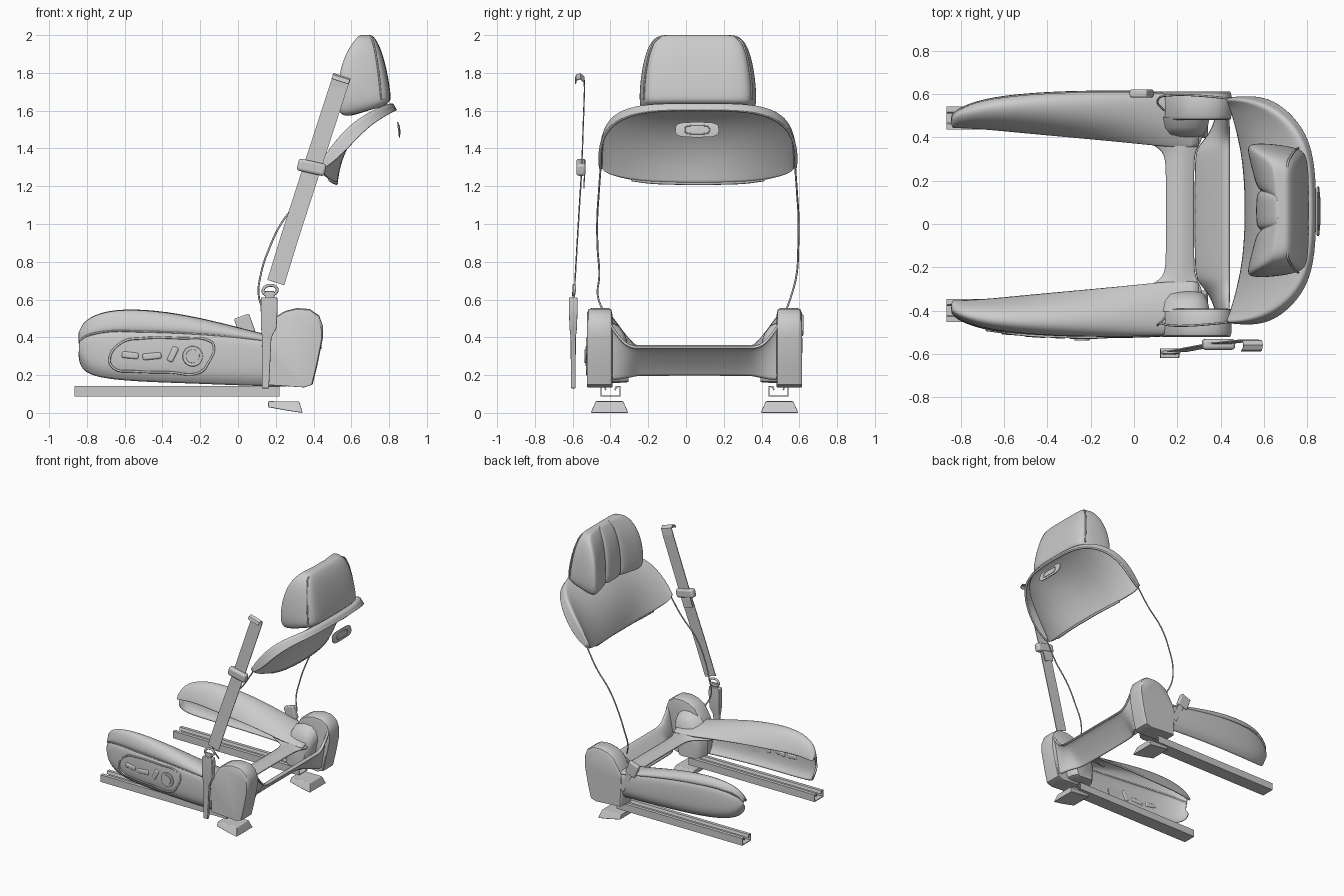
import bpy, bmesh, math
from mathutils import Vector, Matrix

if "Cube" in bpy.data.objects:
    bpy.data.objects.remove(bpy.data.objects["Cube"])

CY = 0.045  # lower frame centre line in y
BY = 0.063  # backrest centre line in y


def finish(name, bm, thick=0, sub=0, bevel=0):
    bmesh.ops.recalc_face_normals(bm, faces=bm.faces)
    me = bpy.data.meshes.new(name)
    bm.to_mesh(me)
    bm.free()
    ob = bpy.data.objects.new(name, me)
    bpy.context.collection.objects.link(ob)
    bpy.ops.object.select_all(action='DESELECT')
    ob.select_set(True)
    bpy.context.view_layer.objects.active = ob
    if sub:
        me.polygons.foreach_set("use_smooth", [True] * len(me.polygons))
        m = ob.modifiers.new("sub", 'SUBSURF')
        m.levels = m.render_levels = sub
    elif not thick:
        bpy.ops.object.shade_smooth_by_angle(angle=math.radians(35))
    if thick:
        m = ob.modifiers.new("thick", 'SOLIDIFY')
        m.thickness, m.offset = thick, 0
    if bevel:
        m = ob.modifiers.new("bevel", 'BEVEL')
        m.width, m.segments = bevel, 3
    return ob


def loft(name, rings, closed=False, cap=False, **kw):
    bm = bmesh.new()
    vs = [[bm.verts.new(p) for p in r] for r in rings]
    n = len(vs[0])
    for a, b in zip(vs, vs[1:]):
        for i in range(n if closed else n - 1):
            j = (i + 1) % n
            bm.faces.new((a[i], a[j], b[j], b[i]))
    if cap:
        bm.faces.new(vs[0])
        bm.faces.new(vs[-1])
    return finish(name, bm, **kw)


def box(name, loc, size, ry=0, rz=0, bevel=0.01):
    bm = bmesh.new()
    mat = Matrix.Translation(loc) @ Matrix.Rotation(rz, 4, 'Z') @ Matrix.Rotation(ry, 4, 'Y') @ Matrix.Diagonal((*size, 1))
    bmesh.ops.create_cube(bm, size=1, matrix=mat)
    return finish(name, bm, bevel=bevel)


def tube(name, pts, r, cyclic=False):
    cu = bpy.data.curves.new(name, 'CURVE')
    cu.dimensions = '3D'
    cu.bevel_depth, cu.bevel_resolution, cu.resolution_u = r, 2, 8
    cu.use_fill_caps = True
    sp = cu.splines.new('BEZIER')
    sp.bezier_points.add(len(pts) - 1)
    for b, p in zip(sp.bezier_points, pts):
        b.co = p
        b.handle_left_type = b.handle_right_type = 'AUTO'
    sp.use_cyclic_u = cyclic
    ob = bpy.data.objects.new(name, cu)
    bpy.context.collection.objects.link(ob)
    return ob


def mirrored(path):  # (d, x, z) half path to a full path across the backrest
    left = [(x, BY - d, z) for d, x, z in reversed(path)]
    return left + [(x, BY + d, z) for d, x, z in path[1:]]


# Backrest upper shell: front panel bulging between lower edge and rim, with a lip turned back at the rim
rim = mirrored([(0, .815, 1.637), (.2, .81, 1.637), (.34, .77, 1.625), (.44, .68, 1.585),
                (.495, .58, 1.51), (.512, .49, 1.40), (.512, .435, 1.31)])
lip = mirrored([(0, .836, 1.60), (.205, .831, 1.60), (.35, .795, 1.58), (.455, .71, 1.53),
                (.512, .62, 1.445), (.522, .53, 1.345), (.515, .45, 1.29)])
low = mirrored([(0, .52, 1.215), (.13, .517, 1.217), (.25, .505, 1.222), (.35, .485, 1.235),
                (.44, .46, 1.257), (.485, .445, 1.275), (.505, .437, 1.295)])
rows = []
for k in range(9):
    t = k / 8
    row = []
    for a, b in zip(low, rim):
        a, b = Vector(a), Vector(b)
        e = max(0, 1 - ((b.y - BY) / .52) ** 2)
        c = (a + b) / 2 + Vector((-.12, 0, .11)) * e
        row.append(a * (1 - t) ** 2 + c * 2 * t * (1 - t) + b * t * t)
    rows.append(row)
rows += [[Vector(a).lerp(Vector(b), t) for a, b in zip(rim, lip)] for t in (.35, .85, 1)]
loft("backrest_shell", rows, sub=2, thick=.016)
tube("backrest_lower_edge", low[3:-3], .009)

# Headrest: two side wings and a central panel on the front, flat back (q = width fraction, f = depth fraction)
SEC = [(0, .15), (.15, .15), (.27, .17), (.3, .25), (.33, .16), (.6, .09), (.92, .0), (1, .04), (1.01, .3),
       (.97, .65), (.92, .86), (.82, .98), (.4, 1), (0, 1)]
SEC += [(-q, f) for q, f in SEC[-2:0:-1]]
HR = [(1.57, .60, .73, .25), (1.572, .55, .765, .285), (1.60, .525, .80, .302), (1.66, .52, .812, .309),
      (1.75, .525, .80, .304), (1.85, .545, .780, .289), (1.93, .582, .755, .266),
      (1.975, .617, .732, .238), (1.998, .64, .712, .207), (2.002, .655, .695, .15)]
loft("headrest", [[(xf + (xb - xf) * f, BY + q * w, z + (.045 * f if z < 1.62 else 0)) for q, f in SEC]
                  for z, xf, xb, w in HR], closed=True, cap=True, sub=2)
# piping round the headrest back
half = [(w * .93, xf + (xb - xf) * .82, z) for z, xf, xb, w in HR[3:8]] + [(.18, .705, 1.985)]
tube("headrest_piping", [(x, BY - d, z) for d, x, z in half] + [(x, BY + d, z) for d, x, z in half[::-1]], .005)


# Plaque behind the backrest
def oval(x0, w, h):
    pts = []
    for i in range(32):
        c, s = math.cos(i * math.pi / 16), math.sin(i * math.pi / 16)
        z = h * math.copysign(abs(s) ** .6, s)
        pts.append((x0 - .12 * z, BY - .004 + w * math.copysign(abs(c) ** .5, c), 1.499 + z))
    return pts


loft("back_plaque", [oval(.847, .115, .04), oval(.853, .115, .04), oval(.855, .105, .032)], closed=True, cap=True)
tube("plaque_ring", oval(.856, .065, .022)[::2], .003, True)

# Bolster stations: x, bottom z, outer d, seam z, top z, inner d, inner z
ST = [(-.838, .28, .455, .375, .42, .405, .39), (-.815, .215, .485, .40, .49, .405, .395),
      (-.70, .183, .53, .43, .545, .40, .41), (-.5, .168, .556, .43, .552, .38, .40),
      (-.25, .16, .567, .42, .515, .357, .39), (0, .15, .567, .40, .45, .333, .37),
      (.15, .145, .56, .38, .41, .315, .355), (.3, .14, .55, .36, .38, .31, .345)]


def outer(x):
    for a, b in zip(ST, ST[1:]):
        if a[0] <= x <= b[0]:
            return a[2] + (b[2] - a[2]) * (x - a[0]) / (b[0] - a[0])


# Hinge cover and foot outlines (x, z)
HINGE = [(.13, .15), (.12, .36), (.15, .43), (.20, .51), (.25, .54), (.31, .555), (.38, .55),
         (.43, .515), (.45, .46), (.45, .40), (.42, .25), (.395, .15), (.35, .135)]
FOOT = [(.16, .062), (.16, .03), (.27, .01), (.342, 0), (.325, .06)]

for side, s in (("right", -1), ("left", 1)):
    Y = lambda d: CY + s * d
    lift = .07 if s > 0 else 0  # the left panel is shallower, with a higher seam
    stations = [(x, zb + lift, o, zs + (.5 * (zt - zs) if s > 0 else 0), zt, i, zi) for x, zb, o, zs, zt, i, zi in ST]
    # side panel and cushion of the bolster
    loft(side + "_side_panel", [[(x, Y(o - .04), zb), (x, Y(o - .006), zb + .04),
                                 (x, Y(o), (zb + zs) / 2), (x, Y(o - .002), zs - .02), (x, Y(o - .015), zs)]
                                for x, zb, o, zs, zt, i, zi in stations], sub=2, thick=.012)
    loft(side + "_bolster_cushion", [[(x, Y(o - .018), zs), (x, Y(o - .004), zs + .2 * (zt - zs)),
                                      (x, Y(o - .02), zt - .25 * (zt - zs)),
                                      (x, Y(o - .3 * (o - i)), zt), (x, Y(i + .35 * (o - i)), zt - .2 * (zt - zi)),
                                      (x, Y(i + .08 * (o - i)), zi + .25 * (zt - zi)), (x, Y(i), zi)]
                                     for x, zb, o, zs, zt, i, zi in stations], sub=2, thick=.014)
    tube(side + "_seam", [(x, Y(o - .012), zs) for x, zb, o, zs, zt, i, zi in stations[:-1]], .005)
    # hinge cover with inner boss
    loft(side + "_hinge_cover", [[(.3 + (x - .3) * k, Y(d), .15 + (z - .15) * k) for x, z in HINGE]
                                 for d, k in ((.568, .94), (.560, .985), (.545, 1), (.455, 1), (.44, .98), (.435, .92))],
         closed=True, cap=True)
    loft(side + "_hinge_boss", [[(.225 + (x - .29) * k, Y(d), .17 + (z - .15) * k) for x, z in HINGE]
                                for d, k in ((.45, .78), (.40, .72), (.37, .62), (.35, .45))], closed=True, cap=True)
    # floor rail with turned-in lips
    prof = [(-.025, .12), (-.03, .139), (-.05, .139), (-.05, .09), (.05, .09), (.05, .139), (.03, .139), (.025, .12)]
    loft(side + "_rail", [[(x, Y(.445) + a, z) for a, z in prof] for x in (-.865, .22)], thick=.009)
    # foot
    loft(side + "_foot", [[(x, Y(.45) + q * (.1 - .45 * z), z) for x, z in FOOT] for q in (-1, 1)],
         closed=True, cap=True, bevel=.004)
    # side wire
    tube(side + "_wire", [(.45, BY + s * .515, 1.30), (.36, BY + s * .525, 1.16), (.24, BY + s * .533, 1.02),
                          (.165, BY + s * .531, .87), (.12, BY + s * .522, .73), (.11, Y(.512), .62),
                          (.14, Y(.48), .53)], .005)

# Seat rear strip flaring into the bolsters
half = [(0, .15, .275), (.2, .15, .275), (.27, .145, .278), (.305, .12, .29), (.34, .06, .31), (.38, -.02, .32)]
full = [(-d, a, b) for d, a, b in reversed(half)] + half[1:]
loft("seat_strip", [[(a + (b - a) * t, CY + d, .335 + .02 * math.sin(math.pi * t) + .06 * max(0, abs(d) - .28))
                     for t in (0, .25, .5, .75, 1)] for d, a, b in full], sub=2, thick=.012)

# Sloped rear crossbar panel, rising into the hinges (d, bottom x, bottom z, top z)
half = [(0, .285, .2, .35), (.27, .285, .2, .35), (.31, .30, .198, .35), (.36, .345, .185, .36),
        (.41, .37, .175, .42), (.45, .38, .17, .48)]
full = [(-d, x, z, h) for d, x, z, h in reversed(half)] + half[1:]
loft("rear_crossbar", [[(x + (.435 - x) * t, CY + d, z + (h - z) * u) for t, u in
                        ((0, 0), (.2, .3), (.55, .68), (.85, .96), (1, 1), (1.02, .93))] for d, x, z, h in full],
     sub=2, thick=.012)

# Control panel on the right side
pod = [(-.68, .28), (-.655, .235), (-.55, .22), (-.37, .215), (-.2, .215), (-.16, .26), (-.13, .36),
       (-.16, .385), (-.3, .395), (-.5, .395), (-.62, .37)]
tube("control_panel_trim", [(x, CY - outer(x) - .002, z) for x, z in pod], .006, True)
for i, (x, z, w, h, r) in enumerate([(-.57, .305, .09, .035, .1), (-.455, .30, .10, .035, -.1), (-.345, .31, .035, .085, .45)]):
    box(f"control_button_{i + 1}", (x, CY - outer(x) + .002, z), (w, .026, h), ry=r, rz=-.06, bevel=.01)
for r, dy in ((.057, 0), (.038, .006)):
    bm = bmesh.new()
    bmesh.ops.create_cone(bm, cap_ends=True, segments=32, radius1=r, radius2=r * .92, depth=.022,
                          matrix=Matrix.Translation((-.24, CY - .566 - dy, .30)) @ Matrix.Rotation(math.pi / 2, 4, 'X'))
    finish("control_knob", bm)

# Seat belt strap, slider and tail
path = [(.54, -.586, 1.755), (.546, -.58, 1.775), (.55, -.56, 1.782), (.546, -.54, 1.765), (.53, -.537, 1.72),
        (.39, -.552, 1.29), (.28, -.573, .95), (.2, -.588, .69)]
across = Vector((.952, 0, -.305))
loft("belt_strap", [[Vector(p) + across * h for h in (-.047, .047)] for p in path], thick=.006)
loft("belt_tail", [[Vector(p) + across * h for h in (-.04, .04)] for p in
                   [(.392, -.54, 1.31), (.372, -.538, 1.25), (.355, -.54, 1.2)]], thick=.005)
box("belt_slider", (.39, -.556, 1.30), (.15, .05, .065), ry=.22, bevel=.015)
# tongue loop
tube("belt_tongue_loop", [(.135, -.593, .655), (.17, -.593, .675), (.205, -.59, .66), (.20, -.593, .635), (.14, -.595, .63)],
     .008, True)
box("belt_tongue", (.167, -.597, .62), (.05, .01, .05), bevel=.003)
# buckle with stalk
loft("belt_buckle", [[(x + a * w, -.597 + b * h, z) for a, b in ((-1, -1), (1, -1), (1, 1), (-1, 1))]
                     for x, z, w, h in [(.165, .612, .043, .022), (.165, .56, .045, .023), (.163, .45, .041, .02),
                                        (.152, .40, .025, .014), (.145, .13, .019, .012)]],
     closed=True, cap=True, bevel=.005)

# Receiver buckle on the left side
box("left_buckle", (.035, .603, .465), (.085, .036, .10), ry=-.35, bevel=.008)
box("left_buckle_stalk", (.09, .603, .36), (.045, .02, .17), ry=-.45, bevel=.005)
